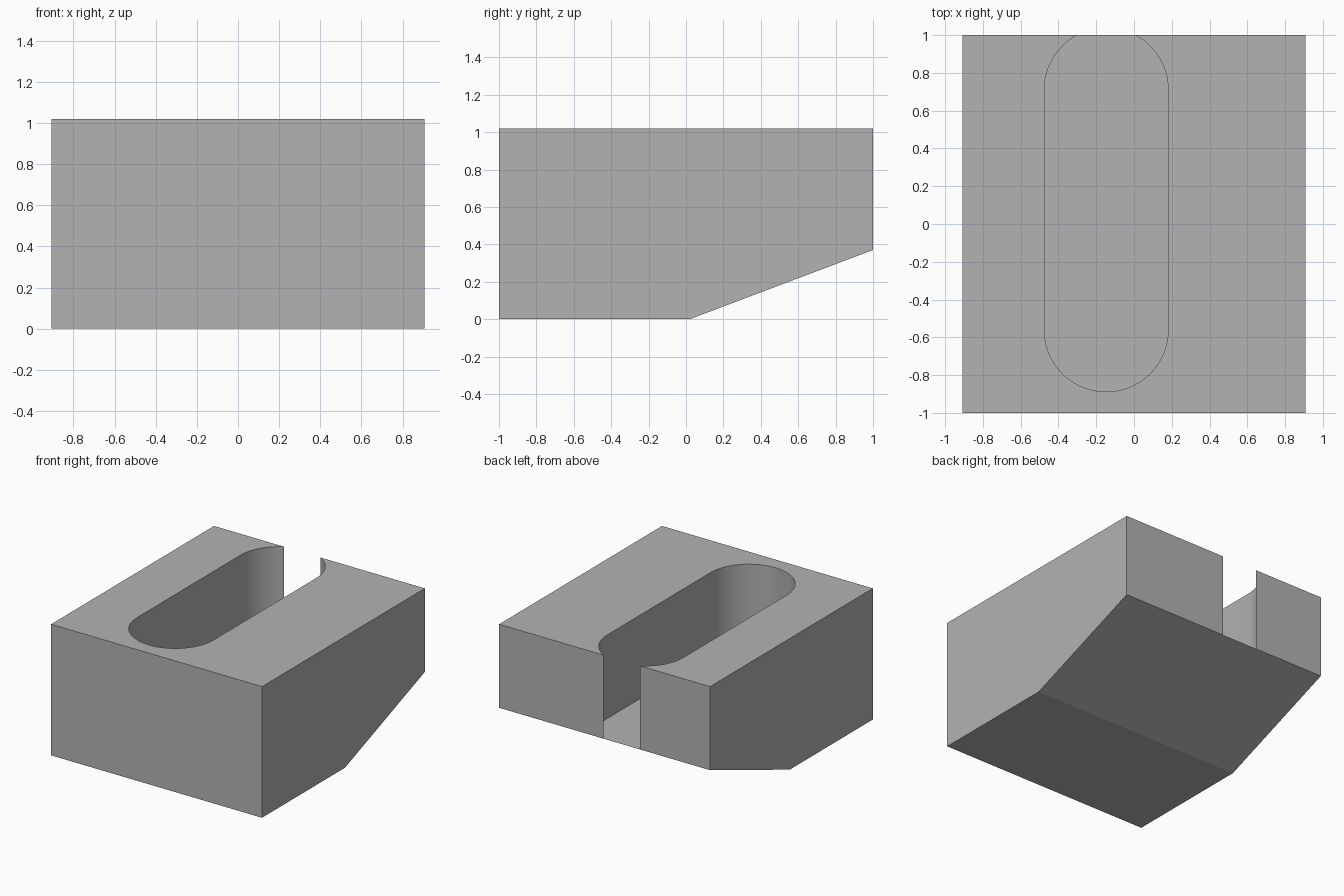
import bpy, bmesh
from math import acos, cos, sin, pi, radians

if "Cube" in bpy.data.objects:
    bpy.data.objects.remove(bpy.data.objects["Cube"])

HALF_X, HALF_Y, TOP = 0.907, 1.0, 1.02      # block size
SLOPE_Y, LEDGE = 0.02, 0.37                 # underside chamfer start and height
SLOT_X, SLOT_R = -0.147, 0.328              # slot centre line and radius
FRONT_C, BACK_C = -0.56, 0.71               # slot end arc centres


def arc(cy, start, end, steps):
    angles = [start + (end - start) * i / steps for i in range(steps + 1)]
    return [(SLOT_X + SLOT_R * cos(a), cy + SLOT_R * sin(a)) for a in angles]


# Slot outline, running from the back opening round the front and back again
open_angle = acos(0.156 / SLOT_R)
path = (arc(BACK_C, open_angle, 0, 16)
        + arc(FRONT_C, 0, -pi, 48)
        + arc(BACK_C, pi, pi - open_angle, 16))
path[0] = (path[0][0], HALF_Y)
path[-1] = (path[-1][0], HALF_Y)

bm = bmesh.new()
rim = [bm.verts.new((x, y, TOP)) for x, y in path]
floor = [bm.verts.new((x, y, LEDGE)) for x, y in path]


def side(x):
    """Side profile corners: bottom front, slope start, ledge, top back, top front."""
    profile = [(-HALF_Y, 0), (SLOPE_Y, 0), (HALF_Y, LEDGE), (HALF_Y, TOP), (-HALF_Y, TOP)]
    return [bm.verts.new((x, y, z)) for y, z in profile]


left, right = side(HALF_X), side(-HALF_X)

# Outer block
bm.faces.new(left)
bm.faces.new(right)
bm.faces.new((left[0], left[1], right[1], right[0]))
bm.faces.new((left[1], left[2], floor[0], floor[-1], right[2], right[1]))
bm.faces.new((left[4], left[0], right[0], right[4]))
bm.faces.new((left[2], left[3], rim[0], floor[0]))
bm.faces.new((right[2], right[3], rim[-1], floor[-1]))
bm.faces.new([left[3]] + rim + [right[3], right[4], left[4]])

# Slot floor and walls
bm.faces.new(floor)
for i in range(len(path) - 1):
    bm.faces.new((rim[i], rim[i + 1], floor[i + 1], floor[i]))

bmesh.ops.recalc_face_normals(bm, faces=bm.faces[:])
mesh = bpy.data.meshes.new("slotted_block")
bm.to_mesh(mesh)
bm.free()

block = bpy.data.objects.new("slotted_block", mesh)
bpy.context.collection.objects.link(block)

# Plain grey
grey = bpy.data.materials.new("plain_grey")
grey.use_nodes = True
colour = (0.45, 0.45, 0.45, 1)
grey.diffuse_color = colour
grey.node_tree.nodes["Principled BSDF"].inputs["Base Color"].default_value = colour
mesh.materials.append(grey)

bpy.ops.object.select_all(action="DESELECT")
block.select_set(True)
bpy.context.view_layer.objects.active = block
bpy.ops.object.shade_smooth_by_angle(angle=radians(20))
